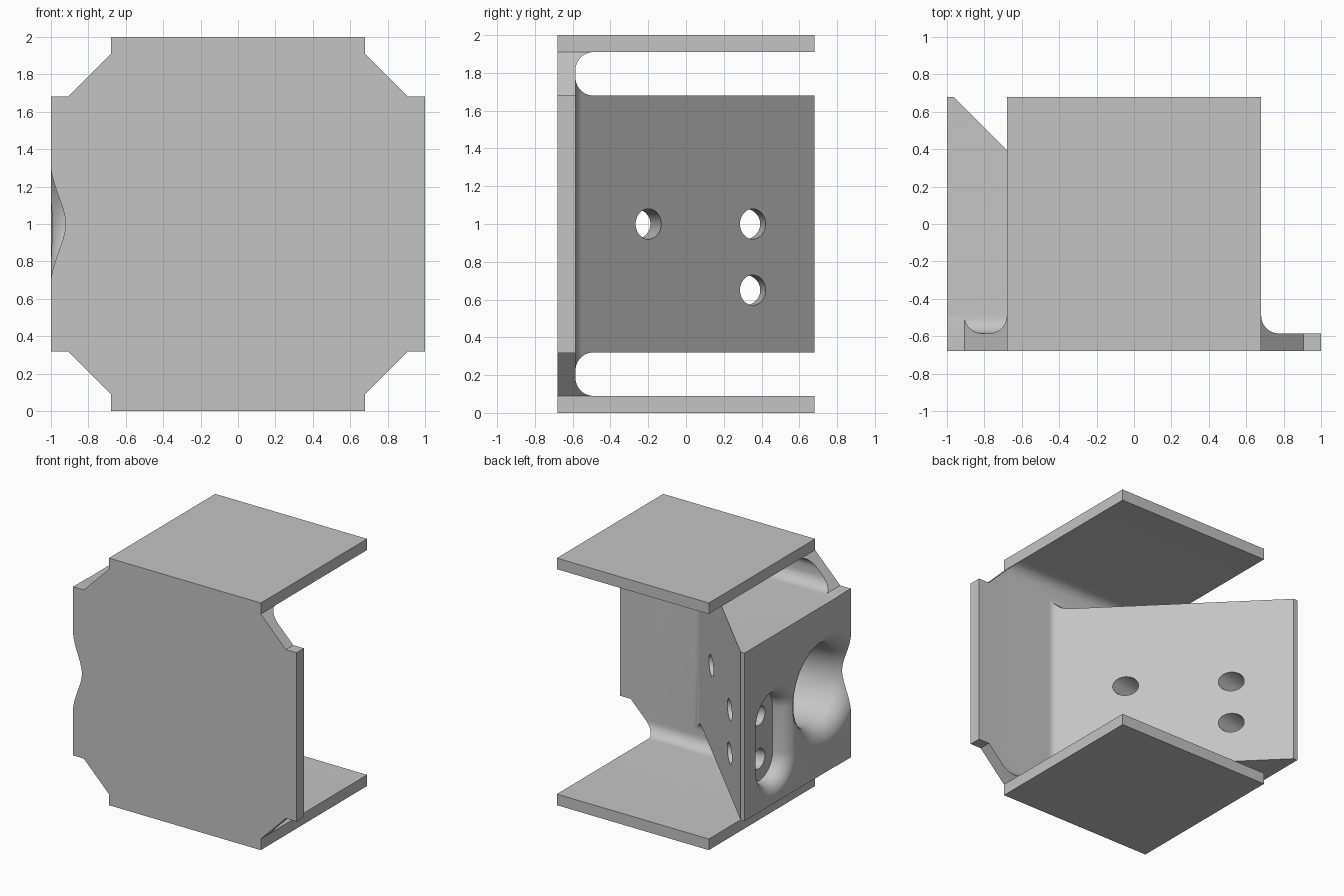
import bpy, bmesh
from math import radians, sin, cos, tan, pi

cube = bpy.data.objects.get("Cube")
if cube:
    bpy.data.objects.remove(cube, do_unlink=True)

TILT = tan(radians(10))      # lean of the bored holes
FILLET = 0.095               # inner corner radius
INNER = -0.585               # back surface of the front plate

grey = bpy.data.materials.new("plain_grey")
grey.use_nodes = True
grey.diffuse_color = (0.55, 0.55, 0.55, 1)
grey.node_tree.nodes["Principled BSDF"].inputs["Base Color"].default_value = (0.55, 0.55, 0.55, 1)


def loft(name, rings):
    """Closed solid through rings that share a point count."""
    bm = bmesh.new()
    loops = [[bm.verts.new(p) for p in ring] for ring in rings]
    for a, b in zip(loops, loops[1:]):
        for i in range(len(a)):
            j = (i + 1) % len(a)
            bm.faces.new((a[i], a[j], b[j], b[i]))
    bm.faces.new(loops[0])
    bm.faces.new(loops[-1])
    bmesh.ops.recalc_face_normals(bm, faces=bm.faces)
    mesh = bpy.data.meshes.new(name)
    bm.to_mesh(mesh)
    bm.free()
    mesh.materials.append(grey)
    obj = bpy.data.objects.new(name, mesh)
    bpy.context.collection.objects.link(obj)
    return obj


def prism(name, pts, axis, lo, hi):
    """Extrude a 2D profile along x, y or z."""
    place = {"x": lambda a, b, t: (t, a, b),
             "y": lambda a, b, t: (a, t, b),
             "z": lambda a, b, t: (a, b, t)}[axis]
    return loft(name, [[place(a, b, t) for a, b in pts] for t in (lo, hi)])


def arc(cx, cy, start, end, n=10):
    angles = [radians(start + (end - start) * i / n) for i in range(n + 1)]
    return [(cx + FILLET * cos(a), cy + FILLET * sin(a)) for a in angles]


def combine(target, tool, operation):
    """Apply a boolean and discard the tool."""
    tool.hide_render = True
    mod = target.modifiers.new("combine", "BOOLEAN")
    mod.operation = operation
    mod.solver = "EXACT"
    mod.object = tool
    bpy.context.view_layer.update()
    graph = bpy.context.evaluated_depsgraph_get()
    result = bpy.data.meshes.new_from_object(target.evaluated_get(graph))
    target.modifiers.clear()
    target.data = result
    bpy.data.objects.remove(tool, do_unlink=True)


def bore(name, y, z_low, z_high, steps, n=64):
    """Leaning round or slotted cutter; steps are (depth, radius)."""
    rings = []
    for depth, r in steps:
        ring = []
        for i in range(n):
            a = 2 * pi * (i + 0.5) / n
            z = z_high if sin(a) > 0 else z_low
            ring.append((-1 + depth, y + TILT * depth + r * cos(a), z + r * sin(a)))
        rings.append(ring)
    return loft(name, rings)


def rounded_mouth(r, f, depth, n=12):
    steps = [(-0.05, r + f)]
    for i in range(n + 1):
        a = pi / 2 * i / n
        steps.append((f * (1 - cos(a)) - 0.002, r + f - f * sin(a)))
    return steps + [(depth, r)]


# Front plate with top and bottom flanges
mid = INNER + FILLET
channel = ([(-0.8, -0.1), (0.8, -0.1), (0.8, 0.09)]
           + arc(mid, 0.09 + FILLET, 270, 180)
           + arc(mid, 1.91 - FILLET, 180, 90)
           + [(0.8, 1.91), (0.8, 2.1), (-0.8, 2.1)])
body = prism("bracket_body", channel, "x", -1.3, 1.3)

# Diagonal wedge block, blended into the plate
foot = 0.30
run = FILLET * tan(radians(22.5))
wedge_plan = ([(-1.2, -0.64), (-1.2, 0.915), (foot - 1.5, INNER + 1.5)]
              + arc(foot + run, INNER + FILLET, 225, 270)
              + [(foot + 0.1, -0.64)])
wedge = prism("wedge_block", wedge_plan, "z", 0.1, 1.9)
wedge_side = ([(-0.7, 0.32 - FILLET)]
              + arc(mid, 0.32 - FILLET, 180, 90)
              + [(1.2, 0.32), (1.2, 1.68)]
              + arc(mid, 1.68 + FILLET, 270, 180)
              + [(-0.7, 1.68 + FILLET)])
combine(wedge, prism("wedge_trim", wedge_side, "x", -1.5, 1.0), "INTERSECT")
combine(body, wedge, "UNION")

# Trim to the notched outline
corner = [(1, 0.683), (0.905, 0.683), (0.68, 0.91), (0.68, 1)]
outline = (corner + [(-x, z) for x, z in reversed(corner)]
           + [(-x, -z) for x, z in corner]
           + [(x, -z) for x, z in reversed(corner)])
outline = [(x, z + 1) for x, z in outline]
combine(body, prism("outline_trim", outline, "y", -0.68, 0.68), "INTERSECT")

# Large bore, slotted pocket and the three through holes
combine(body, bore("large_bore", -0.36, 1, 1, rounded_mouth(0.32, 0.14, 0.52)), "DIFFERENCE")
combine(body, bore("slot_pocket", 0.29, 0.65, 1, rounded_mouth(0.18, 0.1, 0.13)), "DIFFERENCE")
for y, z, start, end in ((-0.36, 1, 0.4, 1.3), (0.29, 1, 0.08, 0.8), (0.29, 0.65, 0.08, 0.8)):
    combine(body, bore("through_hole", y, z, z, [(start, 0.08), (end, 0.08)], 40), "DIFFERENCE")

# Smooth the curved walls, keep edges sharp
bpy.ops.object.select_all(action="DESELECT")
body.select_set(True)
bpy.context.view_layer.objects.active = body
bpy.ops.object.shade_smooth_by_angle(angle=radians(25))
